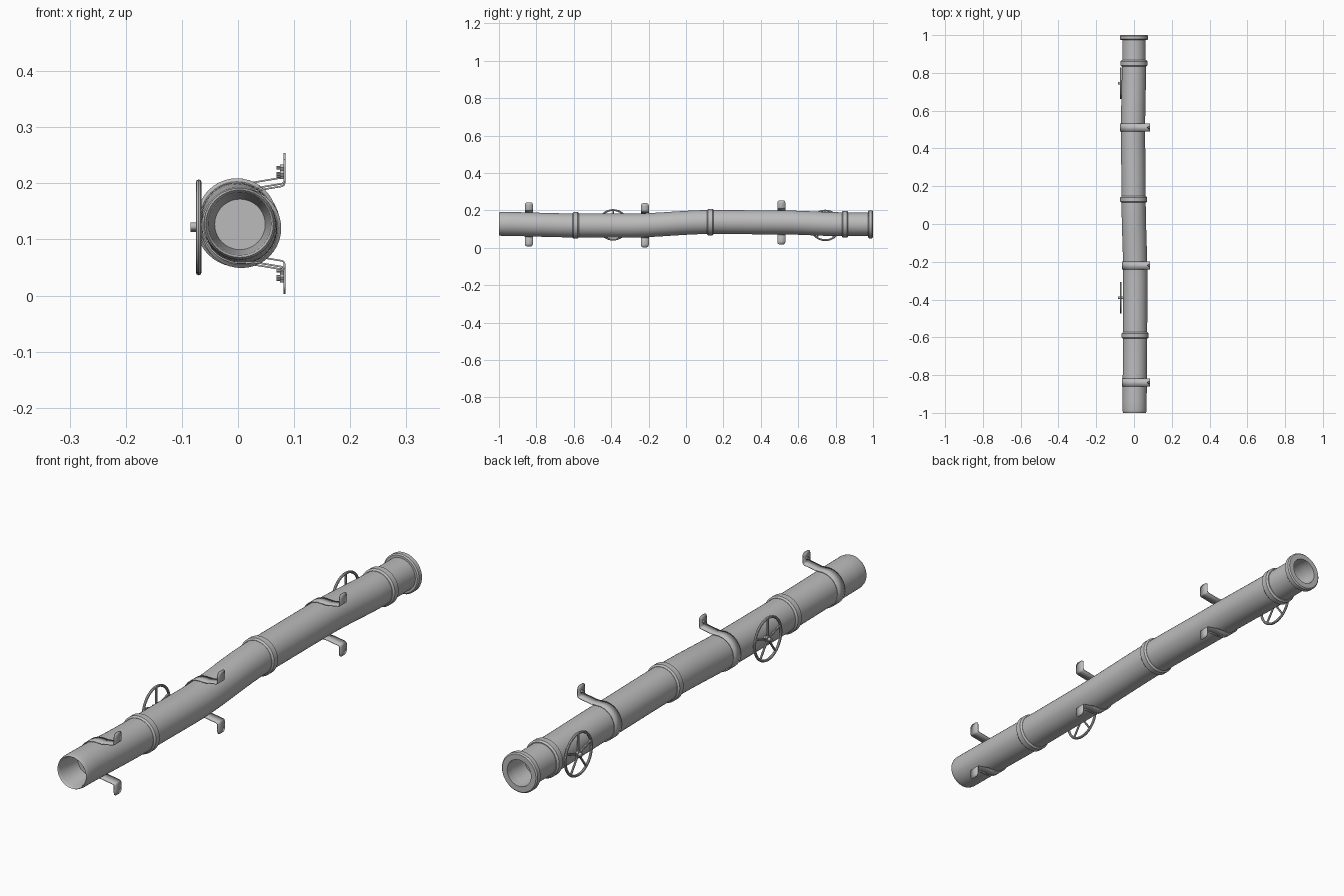
import bpy, bmesh, math
from mathutils import Vector, Matrix

cube = bpy.data.objects.get("Cube")
if cube:
    bpy.data.objects.remove(cube, do_unlink=True)

grey = bpy.data.materials.new("plain_grey")
grey.use_nodes = True
colour = (0.5, 0.5, 0.5, 1)
grey.diffuse_color = colour
grey.node_tree.nodes["Principled BSDF"].inputs["Base Color"].default_value = colour


def finish(name, bm, angle=35):
    bmesh.ops.recalc_face_normals(bm, faces=bm.faces)
    mesh = bpy.data.meshes.new(name)
    bm.to_mesh(mesh)
    bm.free()
    mesh.materials.append(grey)
    obj = bpy.data.objects.new(name, mesh)
    bpy.context.collection.objects.link(obj)
    bpy.ops.object.select_all(action="DESELECT")
    obj.select_set(True)
    bpy.context.view_layer.objects.active = obj
    bpy.ops.object.shade_smooth_by_angle(angle=math.radians(angle))
    return obj


# Pipe centre line: y, x, z
PATH = [(-1, .003, .128), (-.59, .006, .120), (-.3, .007, .119),
        (.13, -.002, .138), (.5, -.005, .136), (.85, 0, .126), (1, 0, .126)]


def centre(y):
    for (y0, x0, z0), (y1, x1, z1) in zip(PATH, PATH[1:]):
        if y <= y1:
            t = max(0, (y - y0) / (y1 - y0))
            t = t * t * (3 - 2 * t)
            return Vector((x0 + (x1 - x0) * t, y, z0 + (z1 - z0) * t))
    return Vector((x1, y, z1))


def lathe(name, profile, closed=False, sides=40):
    """Sweep a (y, radius) profile round the pipe centre line."""
    bm = bmesh.new()
    rings = []
    for y, r in profile:
        c = centre(y)
        rings.append([bm.verts.new(c + Vector((math.cos(a), 0, math.sin(a))) * r)
                      for a in (math.tau * i / sides for i in range(sides))])
    pairs = list(zip(rings, rings[1:]))
    if closed:
        pairs.append((rings[-1], rings[0]))
    for a, b in pairs:
        for i in range(sides):
            j = (i + 1) % sides
            bm.faces.new((a[i], a[j], b[j], b[i]))
    if not closed:
        bm.faces.new(rings[0])
        bm.faces.new(rings[-1])
    return finish(name, bm)


# Pipe body with rounded lip, hollow mouths and closed inner ends
profile = [(-.9, .045), (-.96, .053), (-.99, .056), (-.998, .058), (-1, .060), (-.996, .062), (-.985, .064)]
profile += [(-.94 + .04 * i, .064) for i in range(45)]
profile += [(.86, .062), (.99, .062), (.99, .052), (.96, .050), (.9, .046)]
lathe("pipe", profile)


# Joint collars
def collar(name, y, half, r, inner=.05):
    b = half * .35
    lathe(name, [(y - half, inner), (y - half, r - b), (y - half + b, r),
                 (y + half - b, r), (y + half, r - b), (y + half, inner)], closed=True)


for label, y in (("front", -.59), ("middle", .13), ("rear", .85)):
    collar(label + "_collar", y, .017, .071)
collar("end_flange", .987, .013, .075)


# Wall brackets: strap round the right side, arms and tabs on the left
def ribbon(name, points, y, width, thick):
    bm = bmesh.new()
    rows = [[bm.verts.new((x, y + s * width / 2, z)) for s in (-1, 1)] for x, z in points]
    for a, b in zip(rows, rows[1:]):
        bm.faces.new((a[0], a[1], b[1], b[0]))
    corners = rows[0] + rows[-1]
    edges = [e for e in bm.edges if len(e.link_faces) == 1]
    bmesh.ops.bevel(bm, geom=corners, offset=.012, segments=4, affect="VERTICES", profile=.5)
    obj = finish(name, bm)
    solid = obj.modifiers.new("thickness", "SOLIDIFY")
    solid.thickness = thick
    solid.offset = 0
    return obj


def rod(bm, radius, depth, matrix, sides=12):
    bmesh.ops.create_cone(bm, cap_ends=True, segments=sides, radius1=radius,
                          radius2=radius, depth=depth, matrix=matrix)


ALONG_X = Matrix.Rotation(math.pi / 2, 4, "Y")
for label, y in (("front", -.84), ("middle", -.22), ("rear", .51)):
    c = centre(y)
    half = [(.083, .118), (.083, .100), (.083, .080), (.0815, .076), (.078, .074), (.03, .066)]
    arc = [(c.x + .067 * math.cos(a), c.z + .067 * math.sin(a))
           for a in (math.radians(85 + 190 * i / 22) for i in range(23))]
    top = [(x, c.z + z) for x, z in half]
    bottom = [(x, c.z - z) for x, z in reversed(half)]
    ribbon(label + "_bracket", top + arc + bottom, y, .042, .003)
    bm = bmesh.new()
    for s in (-1, 1):
        z = c.z + s * .092
        rod(bm, .006, .008, Matrix.Translation((.079, y, z)) @ ALONG_X, 6)
        rod(bm, .003, .014, Matrix.Translation((.076, y, z)) @ ALONG_X, 8)
    finish(label + "_bracket_bolts", bm)


# Valve wheels on the right side
def wheel(name, y, z, radius=.079, spokes=5):
    bm = bmesh.new()
    place = Matrix.Translation((-.070, y, z))
    segments, tube = 36, 8
    rings = []
    for i in range(segments):
        a = math.tau * i / segments
        ring = []
        for k in range(tube):
            t = math.tau * k / tube
            r = radius + .005 * math.cos(t)
            ring.append(bm.verts.new(place @ Vector((.005 * math.sin(t), r * math.cos(a), r * math.sin(a)))))
        rings.append(ring)
    for i, a in enumerate(rings):
        b = rings[(i + 1) % segments]
        for k in range(tube):
            n = (k + 1) % tube
            bm.faces.new((a[k], a[n], b[n], b[k]))
    for i in range(spokes):
        turn = Matrix.Rotation(math.tau * i / spokes, 4, "X")
        rod(bm, .004, radius, place @ turn @ Matrix.Translation((0, 0, radius / 2)), 8)
    rod(bm, .012, .008, place @ ALONG_X, 16)
    rod(bm, .007, .030, place @ ALONG_X)
    finish(name, bm)


wheel("front_valve_wheel", -.39, .123)
wheel("rear_valve_wheel", .745, .120)
